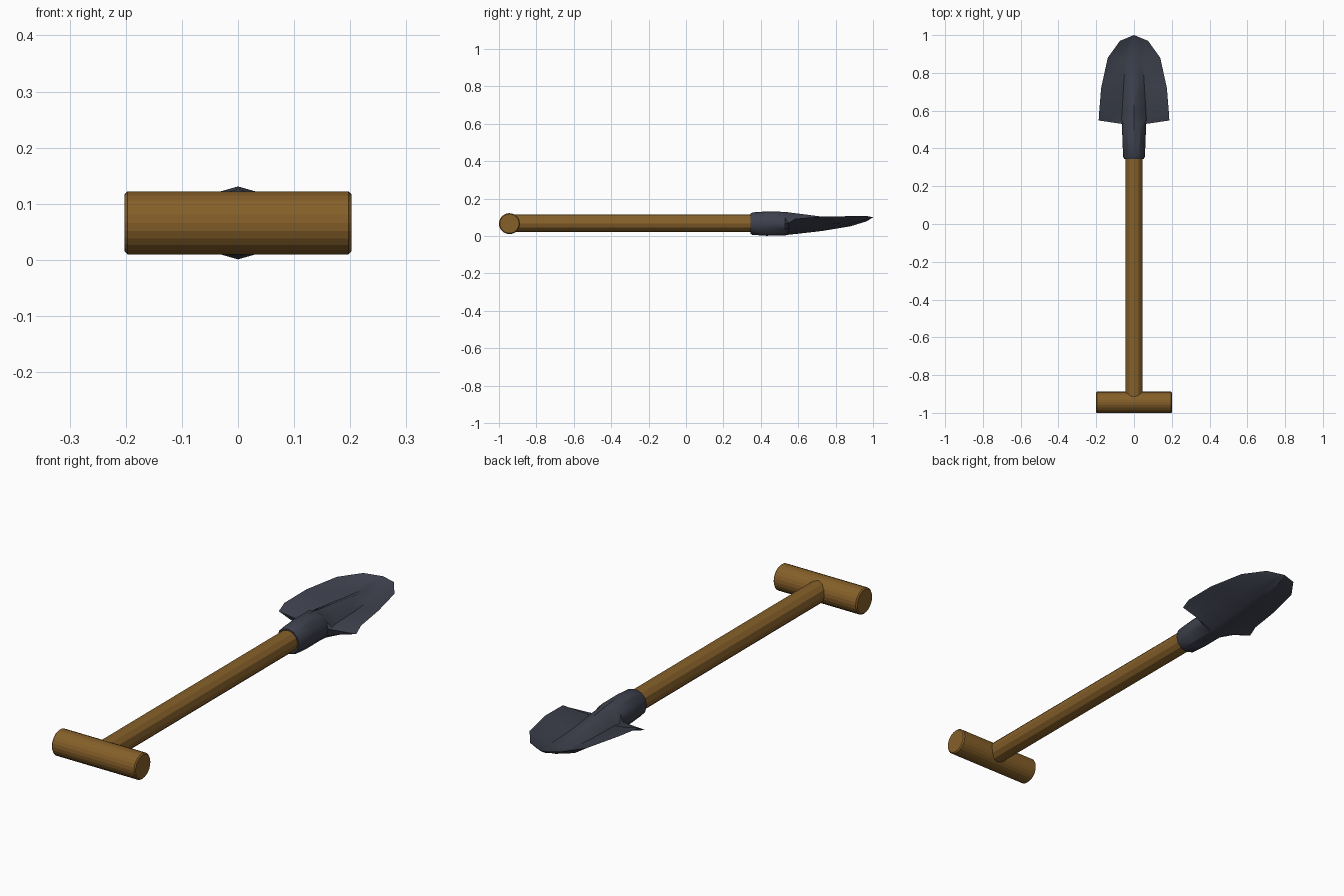
import bpy, bmesh, math
from math import pi, sin, cos

if "Cube" in bpy.data.objects:
    bpy.data.objects.remove(bpy.data.objects["Cube"])


def material(name, color):
    m = bpy.data.materials.new(name)
    m.diffuse_color = (*color, 1)
    m.use_nodes = True
    m.node_tree.nodes["Principled BSDF"].inputs["Base Color"].default_value = m.diffuse_color
    return m


wood = material("wood", (0.235, 0.115, 0.022))
steel = material("steel", (0.048, 0.053, 0.075))


def rod(name, radius, length, sides, loc, rot, bevel=0):
    bpy.ops.mesh.primitive_cylinder_add(vertices=sides, radius=radius, depth=length,
                                        location=loc, rotation=rot)
    ob = bpy.context.object
    ob.name = name
    ob.data.materials.append(wood)
    if bevel:
        mod = ob.modifiers.new("bevel", 'BEVEL')
        mod.width = bevel
        mod.segments = 1
        mod.limit_method = 'ANGLE'
        mod.angle_limit = math.radians(60)
    return ob


# Wooden cross grip and shaft
rod("grip", 0.056, 0.404, 24, (0, -0.944, 0.066), (0, pi / 2, 0), 0.005)
rod("shaft", 0.046, 1.36, 12, (0, -0.26, 0.068), (pi / 2, 0, 0))


# Half cross-sections, from top centre round the edge to bottom centre: (x, y, z)
def socket(y, rx, rz):
    return [(rx * sin(k * pi / 6), y, 0.066 + rz * cos(k * pi / 6)) for k in range(7)]


def blade(y, w, edge_y, edge_z, top, valley_x, valley_z, bottom):
    mid = (valley_z + edge_z) / 2
    return [(0, y, top),
            (valley_x * 0.55, y, top + (valley_z - top) * 0.3),
            (valley_x, y, valley_z),
            (w, edge_y, edge_z),
            (valley_x + (w - valley_x) * 0.35, y, mid - 0.022 if y < 0.9 else mid - 0.01),
            (valley_x * 0.6, y, bottom + 0.008),
            (0, y, bottom)]


sections = [
    socket(0.345, 0.053, 0.054),
    socket(0.355, 0.057, 0.060),
    socket(0.43, 0.061, 0.065),
    socket(0.53, 0.064, 0.063),
    blade(0.55, 0.187, 0.548, 0.070, 0.126, 0.066, 0.066, 0.007),
    blade(0.59, 0.185, 0.585, 0.093, 0.121, 0.064, 0.070, 0.011),
    blade(0.73, 0.174, 0.72, 0.103, 0.103, 0.055, 0.066, 0.027),
    blade(0.88, 0.139, 0.88, 0.106, 0.079, 0.045, 0.072, 0.052),
    blade(0.965, 0.074, 0.97, 0.106, 0.089, 0.030, 0.089, 0.078),
]

# Steel blade: loft the mirrored sections and close at the tip
bm = bmesh.new()
rings = []
for half in sections:
    full = half + [(-x, y, z) for x, y, z in half[5:0:-1]]
    rings.append([bm.verts.new(p) for p in full])
n = len(rings[0])
for a, b in zip(rings, rings[1:]):
    for i in range(n):
        j = (i + 1) % n
        bm.faces.new((a[i], a[j], b[j], b[i]))
tip = bm.verts.new((0, 1.0, 0.1))
for i in range(n):
    bm.faces.new((rings[-1][i], rings[-1][(i + 1) % n], tip))
bm.faces.new(rings[0])
bmesh.ops.recalc_face_normals(bm, faces=bm.faces)
mesh = bpy.data.meshes.new("blade")
bm.to_mesh(mesh)
bm.free()
mesh.materials.append(steel)
ob = bpy.data.objects.new("blade", mesh)
bpy.context.collection.objects.link(ob)
bpy.context.view_layer.objects.active = ob
bpy.ops.object.select_all(action='DESELECT')
ob.select_set(True)
bpy.ops.object.shade_smooth_by_angle(angle=math.radians(30))
